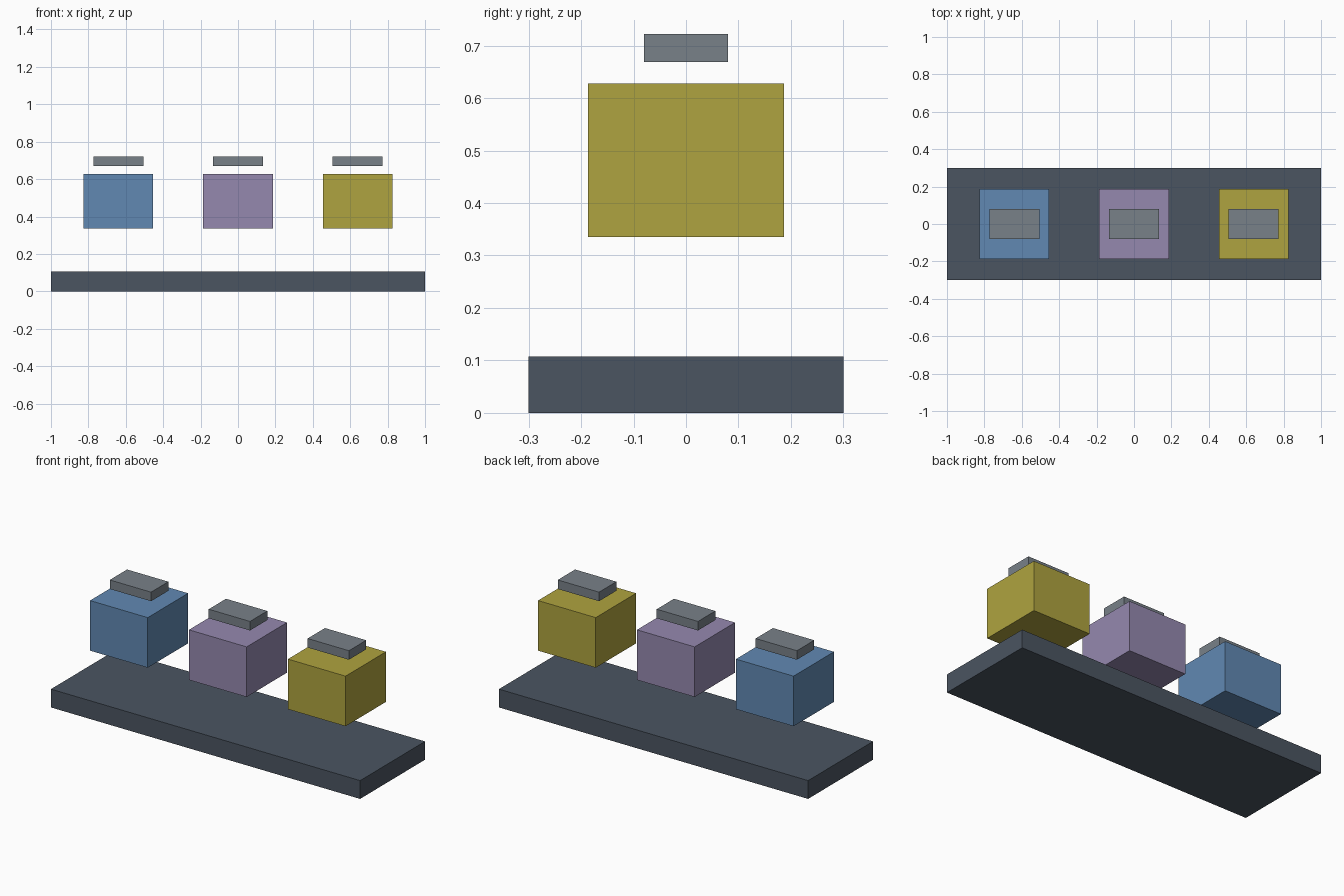
import bpy

if "Cube" in bpy.data.objects:
    bpy.data.objects.remove(bpy.data.objects["Cube"])


def material(name, rgb):
    mat = bpy.data.materials.new(name)
    mat.diffuse_color = (*rgb, 1.0)
    mat.use_nodes = True
    mat.node_tree.nodes["Principled BSDF"].inputs["Base Color"].default_value = mat.diffuse_color
    return mat


def box(name, x, z0, z1, width, depth, mat):
    """Box centred on (x, 0), spanning z0 to z1."""
    bpy.ops.mesh.primitive_cube_add(size=1, location=(x, 0, (z0 + z1) / 2))
    obj = bpy.context.object
    obj.name = name
    obj.scale = (width, depth, z1 - z0)
    bpy.ops.object.transform_apply(location=False, rotation=False, scale=True)
    obj.data.materials.append(mat)
    return obj


slate = material("slate", (0.07, 0.09, 0.12))
grey = material("grey", (0.19, 0.22, 0.25))

# Long base plate
box("base_plate", 0, 0, 0.107, 2.0, 0.6, slate)

# Three floating coloured blocks, each with a small cap hovering above
blocks = [
    ("left", -0.64, (0.12, 0.25, 0.45)),
    ("middle", 0.0, (0.30, 0.25, 0.43)),
    ("right", 0.64, (0.43, 0.37, 0.05)),
]
for side, x, rgb in blocks:
    box(f"{side}_block", x, 0.335, 0.628, 0.373, 0.373, material(f"{side}_colour", rgb))
    box(f"{side}_cap", x, 0.669, 0.722, 0.267, 0.16, grey)
